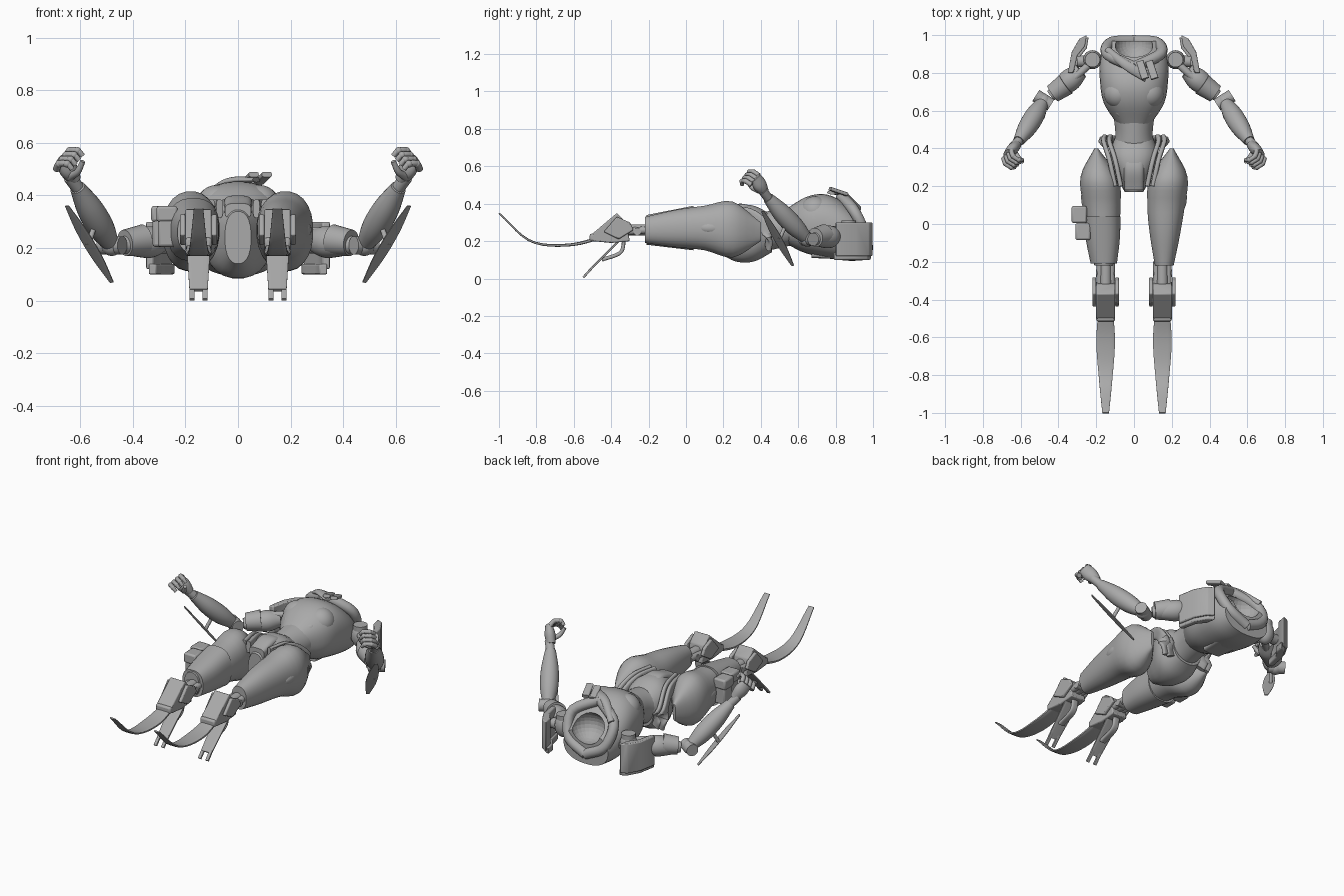
import bpy, bmesh, math
from mathutils import Vector, Matrix

cube = bpy.data.objects.get("Cube")
if cube:
    bpy.data.objects.remove(cube, do_unlink=True)

grey = bpy.data.materials.new("plain_grey")
grey.use_nodes = True
colour = (.4, .4, .4, 1)
grey.diffuse_color = colour
grey.node_tree.nodes["Principled BSDF"].inputs["Base Color"].default_value = colour
parts = []


def finish(name, bm, mirror=False, bevel=0):
    bmesh.ops.recalc_face_normals(bm, faces=bm.faces)
    mesh = bpy.data.meshes.new(name)
    bm.to_mesh(mesh)
    bm.free()
    mesh.materials.append(grey)
    ob = bpy.data.objects.new(name, mesh)
    bpy.context.collection.objects.link(ob)
    if bevel:
        modifier = ob.modifiers.new("bevel", "BEVEL")
        modifier.width, modifier.segments = bevel, 2
    if mirror:
        ob.modifiers.new("mirror", "MIRROR")
    parts.append(ob)
    return ob


def blend(keys, t):
    """Smooth curve through evenly spaced keys, t running from zero to one."""
    last = len(keys) - 1
    if last == 0:
        return keys[0]
    i = min(int(t * last), last - 1)
    t = t * last - i
    b, c = keys[i], keys[i + 1]
    a = keys[i - 1] if i else b * 2 - c
    d = keys[i + 2] if i + 2 <= last else c * 2 - b
    return b + (c - a) * (t / 2) + (a * 2 - b * 5 + c * 4 - d) * (t * t / 2) + (b * 3 - a - c * 3 + d) * (t ** 3 / 2)


def loft(name, path, widths, heights=None, mirror=False, power=1, flat=False, up=(0, 0, 1), sides=24):
    """Skin rounded rings along a smooth path; flat keeps every ring facing y."""
    path = [Vector(p) for p in path]
    heights = heights or widths
    steps = 1 if len(path) == 2 and len(widths) == len(heights) == 1 else 16
    centres = [blend(path, i / steps) for i in range(steps + 1)]
    bm = bmesh.new()
    rings = []
    for i, centre in enumerate(centres):
        along = (centres[min(i + 1, steps)] - centres[max(i - 1, 0)]).normalized()
        if flat:
            along = Vector((0, 1, 0))
        side = along.cross(Vector(up)).normalized()
        top = side.cross(along)
        w, h = blend(widths, i / steps), blend(heights, i / steps)
        ring = []
        for k in range(sides):
            angle = math.tau * (k + .5) / sides
            c, s = [math.copysign(abs(v) ** power, v) for v in (math.cos(angle), math.sin(angle))]
            ring.append(bm.verts.new(centre + side * c * w + top * s * h))
        rings.append(ring)
    for a, b in zip(rings, rings[1:]):
        for k in range(sides):
            bm.faces.new((a[k - 1], a[k], b[k], b[k - 1]))
    bm.faces.new(rings[0])
    bm.faces.new(rings[-1])
    return finish(name, bm, mirror)


def slab(name, outline, axis, start, end, mirror=False, bevel=.006):
    """Extrude a side (axis x) or plan (axis z) outline from start to end."""
    bm = bmesh.new()
    low, high = [[bm.verts.new((at, u, v) if axis == "x" else (u, v, at)) for u, v in outline] for at in (start, end)]
    bm.faces.new(low)
    bm.faces.new(high)
    for k in range(len(outline)):
        bm.faces.new((low[k - 1], low[k], high[k], high[k - 1]))
    return finish(name, bm, mirror, bevel)


def ball(name, centre, radii, mirror=False):
    bm = bmesh.new()
    place = Matrix.Translation(centre) @ Matrix.Diagonal((*radii, 1))
    bmesh.ops.create_uvsphere(bm, u_segments=24, v_segments=14, radius=1, matrix=place)
    return finish(name, bm, mirror)


def box(name, centre, size, mirror=False):
    bm = bmesh.new()
    bmesh.ops.create_cube(bm, size=1, matrix=Matrix.Translation(centre) @ Matrix.Diagonal((*size, 1)))
    return finish(name, bm, mirror, .01)


# Torso with a hollow neck
chest = loft("chest", [(0, .53, .28), (0, .75, .28), (0, .97, .2)], (.09, .16, .18, .18, .15),
             (.09, .15, .17, .15, .1), flat=True, power=.85, sides=40)
hollow = ball("neck_cutter", (0, .95, .31), (.1, .1, .09))
parts.remove(hollow)
hollow.hide_render = True
hollow.hide_viewport = True
cut = chest.modifiers.new("neck_hole", "BOOLEAN")
cut.operation, cut.object = "DIFFERENCE", hollow
ball("bust", (.08, .69, .36), (.08, .08, .08), mirror=True)
loft("abdomen", [(0, .36, .24), (0, .58, .28)], (.12, .1, .11), (.11, .1), flat=True)
loft("belly_plate", [(0, .54, .34), (0, .63, .37)], (.05, .1, .08), (.03, .04), flat=True, power=.6)
loft("back_plate", [(0, .67, .13), (0, .9, .12)], (.06, .08), (.02,), flat=True, power=.5)

# Scarf around the neck
loft("scarf", [(0, .83, .44), (.14, .9, .36), (.12, .96, .23), (0, .97, .16)], (.03,), mirror=True)
loft("scarf_fold", [(-.14, .92, .37), (-.04, .84, .45), (.07, .78, .46)], (.02, .03), (.02, .01))
for word, x in (("inner", .03), ("outer", .08)):
    loft(word + "_scarf_tail", [(x, .86, .45), (x + .03, .77, .48)], (.02,), (.01,), power=.5)

# Pelvis and hip straps
loft("pelvis", [(0, .17, .24), (0, .46, .24)], (.05, .1, .13, .1), (.1, .15, .15, .1), flat=True, power=.85)
loft("groin_plate", [(0, .18, .34), (0, .3, .36), (0, .42, .32)], (.05, .06), (.03, .04, .03), flat=True, power=.6)
for word, shift in (("inner", 0), ("outer", .03)):
    loft(word + "_hip_strap", [(.07 + shift, .2, .35), (.1 + shift, .34, .34), (.13 + shift, .44, .25),
                               (.1 + shift, .44, .16)], (.013,), (.035,), mirror=True, power=.6)

# Thighs, right armour and pouches
for word, sign in (("left", 1), ("right", -1)):
    loft(word + "_thigh", [(sign * .16, -.22, .26), (sign * .17, .1, .27), (sign * .2, .4, .25)],
         (.05, .08, .1, .1, .01), (.07, .1, .12, .15, .05), flat=True, power=.9)
loft("right_thigh_armour", [(-.16, -.21, .26), (-.17, .04, .27)], (.07, .09, .1), (.08, .1, .12), flat=True, power=.8)
ball("thigh_disc", (.24, .14, .27), (.04, .08, .04), mirror=True)
for word, x, y in (("upper", -.29, .05), ("lower", -.27, -.04)):
    box(word + "_pouch", (x, y, .28), (.07, .08, .15))
    box(word + "_pouch_flap", (x, y, .33), (.08, .09, .06))

# Knees
leg = .15
for word, x in (("inner", leg - .03), ("outer", leg + .03)):
    loft(word + "_knee_strut", [(x, -.2, .26), (x, -.34, .25)], (.02,), mirror=True)
loft("knee_core", [(leg, -.2, .26), (leg, -.32, .26)], (.03,), mirror=True)
loft("knee_pin", [(leg - .05, -.26, .25), (leg + .05, -.26, .25)], (.02,), mirror=True)

# Shin guards
shin = [(-.3, .2), (-.32, .3), (-.37, .35), (-.5, .24), (-.5, .2), (-.4, .19)]
slab("shin_guard", shin, "x", leg - .05, leg + .05, mirror=True)
wing = [(-.28, .26), (-.3, .3), (-.37, .33), (-.44, .25), (-.36, .21)]
for word, x in (("inner", leg - .06), ("outer", leg + .06)):
    slab(word + "_shin_wing", wing, "x", x - .01, x + .01, mirror=True)
box("ankle_clamp", (leg, -.49, .22), (.1, .05, .04), mirror=True)

# Curved blade feet
sole = [(leg, y, z) for y, z in ((-.42, .23), (-.62, .18), (-.83, .2), (-1, .35))]
loft("blade_foot", sole, (.035, .05, .035, .018), (.01, .004), mirror=True, power=.4, sides=12)

# Forked heel spurs with curved struts
loft("heel_spur", [(leg, -.36, .2), (leg, -.52, .04)], (.045, .035), (.006,), mirror=True, power=.3, sides=12)
for word, x in (("inner", leg - .025), ("outer", leg + .025)):
    loft(word + "_spur_prong", [(x, -.5, .06), (x, -.55, .005)], (.01,), (.006,), mirror=True, power=.3, sides=12)
strut = [(leg, y, z) for y, z in ((-.33, .22), (-.35, .14), (-.45, .1))]
loft("heel_strut", strut, (.01,), (.02,), mirror=True, power=.6, up=(1, 0, 0))

# Shoulders
ball("shoulder_ball", (.22, .87, .24), (.05, .05, .07), mirror=True)
loft("shoulder_axle", [(.12, .87, .23), (.3, .86, .23)], (.03,), mirror=True)
loft("shoulder_disc", [(.22, .87, .26), (.22, .87, .31)], (.04,), mirror=True, up=(1, 0, 0))
shield = [(.25, 1), (.29, .98), (.33, .91), (.35, .8), (.32, .8), (.3, .89), (.26, .94)]
slab("shoulder_shield", shield, "z", .12, .3, mirror=True)
slab("shield_lip", [(x - .01, y - .01) for x, y in shield], "z", .1, .14, mirror=True)

# Arms
elbow, wrist = Vector((.48, .65, .21)), Vector((.61, .44, .43))
for word, z in (("lower", .2), ("upper", .26)):
    loft(word + "_arm_link", [(.23, .85, z), (.32, .77, z)], (.02,), mirror=True)
loft("upper_arm", [(.28, .81, .23), (.44, .68, .21)], (.04, .06, .05, .03), mirror=True)
loft("upper_arm_cuff", [(.36, .74, .23), (.43, .69, .22)], (.06, .05), mirror=True)
loft("elbow_joint", [elbow - Vector((.04, .02, 0)), elbow + Vector((.04, .03, 0))], (.035,), mirror=True)
ball("elbow_cap", elbow, (.04, .04, .04), mirror=True)
loft("forearm", [elbow, (.54, .55, .31), wrist], (.03, .05, .05, .03), mirror=True)
loft("wrist", [wrist, wrist + Vector((.03, -.03, .04))], (.025,), mirror=True)
loft("elbow_blade", [(.65, .41, .36), (.48, .57, .07)], (.01, .03, .03, .01), (.003,), mirror=True,
     power=.4, up=(-1, 1, 1), sides=12)
loft("blade_mount", [(.54, .54, .3), (.57, .5, .21)], (.01,), mirror=True)

# Hands with curled fingers
loft("palm", [(.62, .42, .46), (.67, .37, .54)], (.025, .04, .035), (.025, .03, .02), mirror=True, up=(1, .8, 0))
first, last = Vector((.65, .39, .55)), Vector((.69, .35, .5))
bends = [Vector(b) for b in ((0, 0, 0), (-.01, -.03, .02), (-.04, -.05, .02), (-.06, -.05, 0))]
for i in range(4):
    joints = [first.lerp(last, i / 3) + bend for bend in bends]
    loft(f"finger_{i}", joints, (.014, .01), mirror=True, sides=12)
    for joint, word in zip(joints[1:], ("middle", "tip")):
        ball(f"finger_{i}_{word}_joint", joint, (.014, .014, .014), mirror=True)
loft("thumb", [(.64, .39, .47), (.61, .35, .49), (.59, .33, .53)], (.016, .01), mirror=True, sides=12)

# Smooth shading with sharp edges kept
bpy.ops.object.select_all(action="DESELECT")
for ob in parts:
    ob.select_set(True)
bpy.context.view_layer.objects.active = parts[0]
bpy.ops.object.shade_smooth_by_angle(angle=math.radians(38))
